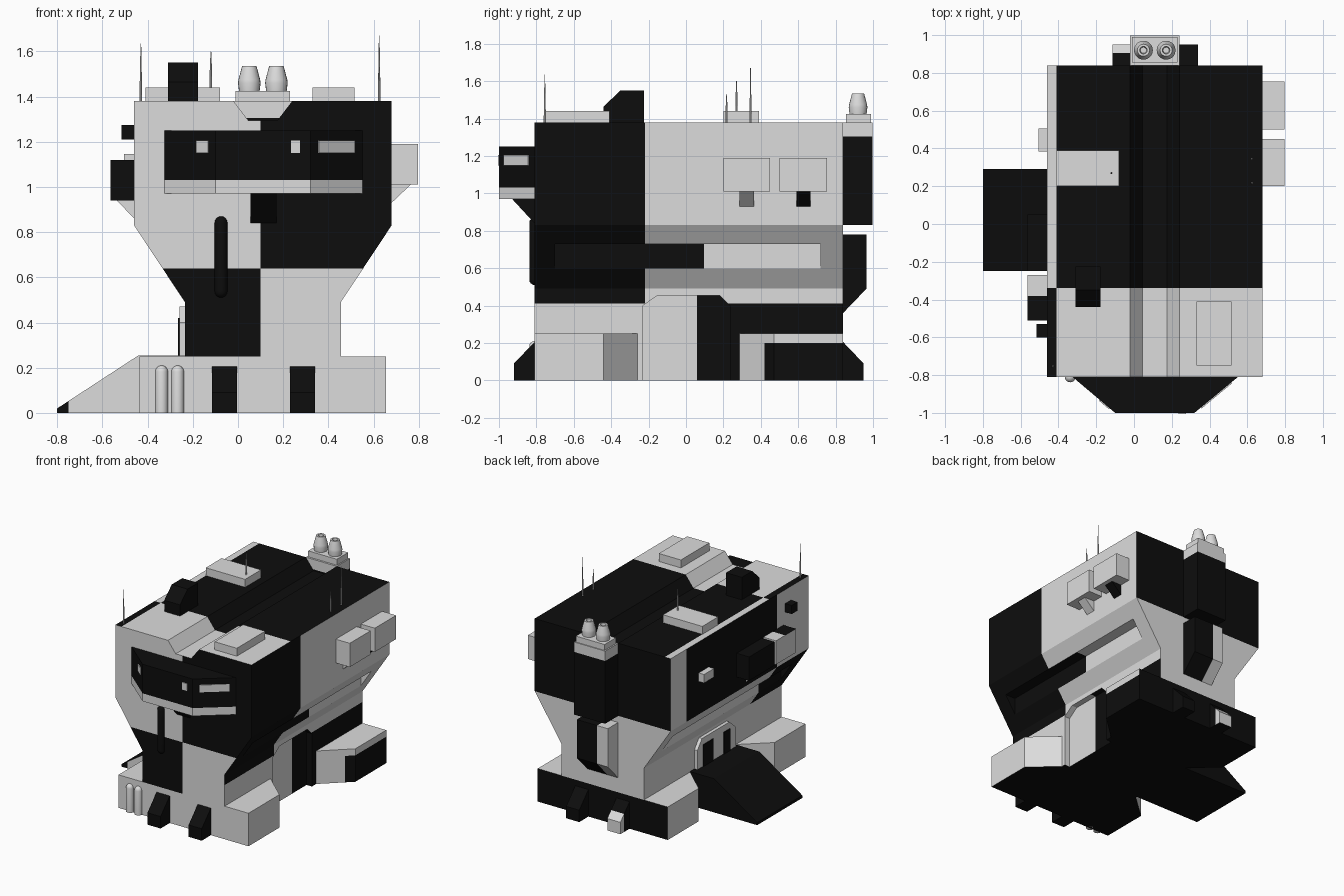
import bpy, bmesh, math
from mathutils import Vector

if "Cube" in bpy.data.objects:
    bpy.data.objects.remove(bpy.data.objects["Cube"])


def material(name, v):
    m = bpy.data.materials.new(name)
    m.diffuse_color = (v, v, v, 1)
    m.use_nodes = True
    m.node_tree.nodes["Principled BSDF"].inputs["Base Color"].default_value = m.diffuse_color
    return m


MATS = [material("pale grey", 0.72), material("black", 0.004)]
PALE, BLACK = 0, 1
MID = 0.11  # x of the hull's own mirror plane


def make_object(name, bm, mat):
    bmesh.ops.recalc_face_normals(bm, faces=bm.faces[:])
    me = bpy.data.meshes.new(name)
    for f in bm.faces:
        f.material_index = mat
    bm.to_mesh(me)
    bm.free()
    for m in MATS:
        me.materials.append(m)
    ob = bpy.data.objects.new(name, me)
    bpy.context.collection.objects.link(ob)
    return ob


def prism(name, pts, axis, lo, hi, mat=PALE):
    """Extrude a 2D outline along an axis: x takes (y,z), y takes (x,z), z takes (x,y)."""
    place = {'x': lambda a, b, t: (t, a, b), 'y': lambda a, b, t: (a, t, b),
             'z': lambda a, b, t: (a, b, t)}[axis]
    bm = bmesh.new()
    rings = [[bm.verts.new(place(a, b, t)) for a, b in pts] for t in (lo, hi)]
    n = len(pts)
    for r in rings:
        bm.faces.new(r)
    for i in range(n):
        j = (i + 1) % n
        bm.faces.new((rings[0][i], rings[0][j], rings[1][j], rings[1][i]))
    return make_object(name, bm, mat)


def box(name, x0, x1, y0, y1, z0, z1, mat=PALE):
    return prism(name, [(x0, y0), (x1, y0), (x1, y1), (x0, y1)], 'z', z0, z1, mat)


def lathe(name, x, y, profile, mat=PALE, sides=20):
    """Revolve (radius, z) points around a vertical axis."""
    bm = bmesh.new()
    rings = [[bm.verts.new((x + r * math.cos(2 * math.pi * i / sides),
                            y + r * math.sin(2 * math.pi * i / sides), z)) for i in range(sides)]
             for r, z in profile]
    for a, b in zip(rings, rings[1:]):
        for i in range(sides):
            j = (i + 1) % sides
            bm.faces.new((a[i], a[j], b[j], b[i]))
    bm.faces.new(rings[0])
    bm.faces.new(rings[-1])
    ob = make_object(name, bm, mat)
    bpy.context.view_layer.objects.active = ob
    ob.select_set(True)
    bpy.ops.object.shade_smooth_by_angle(angle=math.radians(35))
    ob.select_set(False)
    return ob


def carve(ob, cutter):
    mod = ob.modifiers.new("carve", 'BOOLEAN')
    mod.operation, mod.solver, mod.object = 'DIFFERENCE', 'EXACT', cutter
    bpy.context.view_layer.objects.active = ob
    bpy.ops.object.modifier_apply(modifier=mod.name)


def paint(ob, xs, ys, zs, is_black):
    """Slice faces along the colour borders, then colour each by position and direction."""
    bm = bmesh.new()
    bm.from_mesh(ob.data)
    bmesh.ops.triangulate(bm, faces=bm.faces[:])
    for k, values in enumerate((xs, ys, zs)):
        no = Vector([float(i == k) for i in range(3)])
        for v in values:
            bmesh.ops.bisect_plane(bm, geom=bm.verts[:] + bm.edges[:] + bm.faces[:],
                                   plane_co=no * v, plane_no=no)
    bm.normal_update()
    for f in bm.faces:
        f.material_index = int(is_black(f.calc_center_median(), f.normal))
    bm.to_mesh(ob.data)
    bm.free()


# Hull: one cross-section with a roof channel, run front to back
half = [(0.065, 1.295), (0.13, 1.38), (0.57, 1.38), (0.57, 0.83), (0.345, 0.49), (0.345, 0.25)]
outline = [(MID + x, z) for x, z in half] + [(MID - x, z) for x, z in reversed(half)]
hull = prism("hull", outline, 'y', -0.81, 0.84)

# Base with notched sides
side = [(0.545, -0.81), (0.545, -0.44), (0.345, -0.26), (0.345, 0.285), (0.545, 0.47), (0.545, 0.84)]
base = prism("base", [(MID + x, y) for x, y in side] + [(MID - x, y) for x, y in reversed(side)],
             'z', 0, 0.25)

# Slots in both slopes and the door recess on the right
arch = [(-0.23, -0.1), (-0.23, 0.4), (-0.15, 0.455), (0.18, 0.455), (0.235, 0.4), (0.235, -0.1)]
slots = [box("slot_cutter", MID + s * 0.417, MID + s * 0.6, -0.7, 0.72, 0.595, 0.73) for s in (-1, 1)]
door = prism("door_cutter", arch, 'x', 0.41, 0.6)
for c in slots + [door]:
    carve(hull, c)
carve(base, door)
for c in slots + [door]:
    bpy.data.objects.remove(c)


def hull_black(p, n):
    if n.z > 0.3:
        return p.y > -0.34 if p.x > -0.41 else p.y < -0.34
    if n.y < -0.7 and p.y < -0.8:
        return p.z > 0.64 if p.x > 0.1 else p.z < 0.64
    if n.y > 0.7 and p.y > 0.8:
        return p.z > 0.83
    if p.x > MID:  # right side
        if p.z > 0.49:
            slot = 0.59 < p.z < 0.735 and (n.x > 0.95 or n.z < -0.95)
            return p.y < (0.095 if slot else -0.22)
        if p.x < 0.45:
            return p.y > 0.06
        return p.z > 0.41 if p.y < -0.22 else p.z < 0.41 and p.y > 0.23
    if p.z > 0.83:  # left side
        return -0.43 < p.y < 0.65
    return p.z > 0.49 and p.y < -0.43


def base_black(p, n):
    if n.z < -0.5 or (n.y > 0.9 and p.y > 0.8):
        return True
    if n.z > 0.5 or p.x < MID or p.y < -0.25:
        return False
    return p.y > 0.06 if p.x < 0.458 else p.y > 0.42 and p.z < 0.2


paint(hull, [-0.41, 0.1], [-0.43, -0.34, -0.22, 0.06, 0.095, 0.65], [0.41, 0.49, 0.64, 0.83], hull_black)
paint(base, [], [0.06, 0.42], [0.2], base_black)

# Left doorway and boarding ramp
prism("door_frame", [(y, 0.47 if z > 0.45 else max(z, 0.25)) for y, z in arch], 'x', -0.26, -0.23)
for y0, y1 in ((0.05, 0.17), (-0.15, -0.08)):
    box("door_panel", -0.266, -0.258, y0, y1, 0.25, 0.42, BLACK)
ramp = prism("ramp", [(-0.23, 0), (-0.23, 0.255), (-0.44, 0.255), (-0.8, 0.02), (-0.8, 0)], 'y', -0.25, 0.29)
paint(ramp, [-0.75], [], [], lambda p, n: not (n.y < -0.9 and p.x > -0.75))

# Wedge feet at front and back
for x in (-0.06, 0.285):
    for y, s in ((-0.81, -1), (0.84, 1)):
        foot = prism("foot", [(y, 0), (y + s * 0.11, 0), (y + s * 0.11, 0.09), (y, 0.205)],
                     'x', x - 0.055, x + 0.055, BLACK)
        if x < 0 and s > 0:
            paint(foot, [], [0.905], [], lambda p, n: p.y < 0.905 or n.z < -0.5)

# Bridge visor with pale sill, windows and bracket
plan = [(-0.325, -0.81), (-0.1, -1.0), (0.32, -1.0), (0.55, -0.81)]
prism("visor", plan, 'z', 1.03, 1.25, BLACK)
prism("visor_sill", plan, 'z', 0.97, 1.03)
for i, x0, x1 in ((0, -0.182, -0.13), (1, 0.235, 0.275), (2, 0.355, 0.515)):
    a, b = Vector(plan[i]), Vector(plan[i + 1])
    d = b - a
    off = Vector((d.y, -d.x)).normalized() * 0.006
    p, q = (a + d * ((x - a.x) / d.x) for x in (x0, x1))
    prism("visor_window", [p, q, q + off, p + off], 'z', 1.15, 1.205)
prism("visor_bracket", [(-0.93, 0.97), (-0.81, 0.97), (-0.81, 0.84)], 'x', 0.055, 0.17, BLACK)

# Rear tower with twin nozzles
tower = box("tower", -0.02, 0.24, 0.84, 0.997, 0.83, 1.38)
paint(tower, [], [], [1.305], lambda p, n: p.z < 1.305)
lower = prism("tower_lower", [(0.84, 0.36), (0.965, 0.49), (0.965, 0.78), (0.84, 0.78)], 'x', -0.02, 0.24)
paint(lower, [0.07], [], [], lambda p, n: p.x > 0.07)
box("nozzle_mount", -0.01, 0.23, 0.855, 0.99, 1.38, 1.425)
for x in (0.05, 0.17):
    lathe("nozzle", x, 0.92, [(0.045, 1.42), (0.05, 1.46), (0.048, 1.475), (0.032, 1.535), (0.02, 1.535), (0.016, 1.50)])

# Roof boxes
box("roof_box_rear", -0.41, -0.08, 0.2, 0.39, 1.38, 1.44)
box("roof_box_front", 0.33, 0.515, -0.75, -0.41, 1.38, 1.44)
prism("roof_sensor", [(-0.44, 1.38), (-0.44, 1.465), (-0.35, 1.55), (-0.225, 1.55), (-0.225, 1.38)],
      'x', -0.31, -0.178, BLACK)

# Antennas
for x, y, z0, z1 in ((-0.43, -0.755, 1.38, 1.635), (-0.12, 0.27, 1.44, 1.6),
                     (0.625, 0.217, 1.38, 1.53), (0.625, 0.345, 1.38, 1.67)):
    lathe("antenna", x, y, [(0.006, z0), (0.005, z0 + 0.08), (0.0015, z1)], PALE, 8)

# Wall boxes on angled brackets: wall x, outer x, y range, z range, box and bracket colours
for xa, xb, y0, y1, z0, z1, m, mb in ((0.68, 0.797, 0.2, 0.45, 1.01, 1.19, PALE, PALE),
                                      (0.68, 0.797, 0.5, 0.755, 1.01, 1.19, PALE, BLACK),
                                      (-0.46, -0.565, -0.25, 0.05, 0.94, 1.12, BLACK, PALE),
                                      (-0.46, -0.565, -0.51, -0.27, 0.94, 1.12, PALE, PALE)):
    crate = box("wall_box", min(xa, xb), max(xa, xb), y0, y1, z0, z1, m)
    if y0 == -0.51:
        paint(crate, [], [-0.38], [], lambda p, n: n.y < -0.9 or (n.z > 0.5 and p.y < -0.38))
    c = (y0 + y1) / 2
    prism("wall_bracket", [(xa, z0), (xa + (xb - xa) * 0.72, z0), (xa, z0 - 0.08)],
          'y', c - 0.038, c + 0.038, mb)
box("wall_lamp", -0.505, -0.46, 0.385, 0.505, 1.08, 1.145)
box("wall_port", -0.515, -0.46, -0.6, -0.53, 1.21, 1.275, BLACK)

# Round-ended pipes on the front
dome = [(0.028 * math.cos(a), 0.028 * math.sin(a)) for a in (0, 0.4, 0.8, 1.2, 1.5)]
lathe("front_pipe", -0.075, -0.81, [(r, 0.538 - z) for r, z in reversed(dome)] +
      [(r, 0.842 + z) for r, z in dome], BLACK)
for x in (-0.338, -0.267):
    lathe("base_pipe", x, -0.81, [(0.028, 0)] + [(r, 0.182 + z) for r, z in dome])
